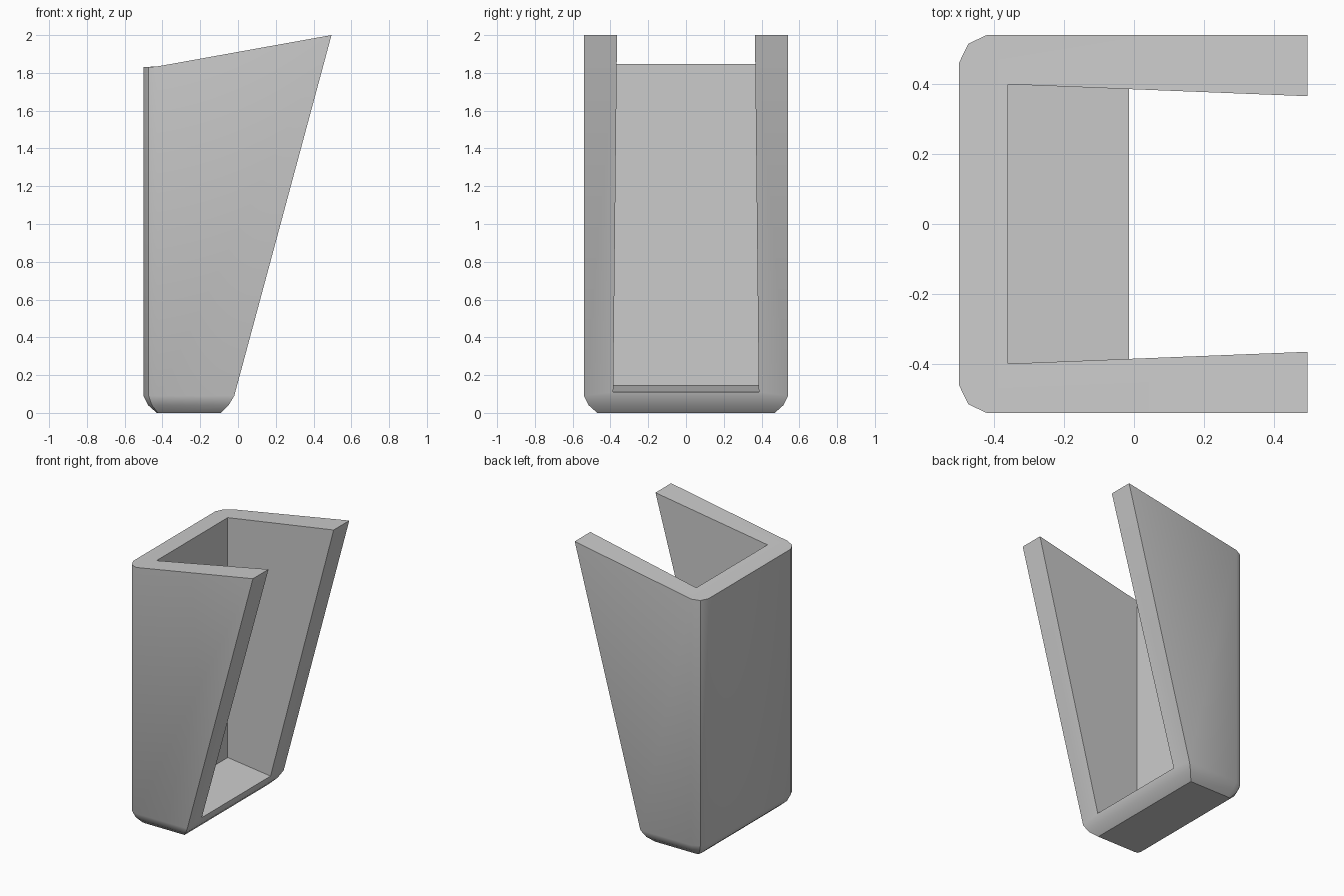
import bpy, bmesh, math

cube = bpy.data.objects.get("Cube")
if cube:
    bpy.data.objects.remove(cube, do_unlink=True)

grey = bpy.data.materials.new("light grey")
grey.use_nodes = True
colour = (0.6, 0.6, 0.6, 1)
grey.diffuse_color = colour
grey.node_tree.nodes["Principled BSDF"].inputs["Base Color"].default_value = colour


def loft(name, rings, top_split=0):
    """Skin closed rings; top_split folds the top cap across its middle."""
    bm = bmesh.new()
    loops = [[bm.verts.new(p) for p in ring] for ring in rings]
    n = len(loops[0])
    for low, high in zip(loops, loops[1:]):
        for i in range(n):
            j = (i + 1) % n
            bm.faces.new((low[i], low[j], high[j], high[i]))
    bm.faces.new(loops[0][::-1])
    top = loops[-1]
    if top_split:
        bm.faces.new(top[top_split:n - top_split])
        bm.faces.new(top[n - top_split - 1:] + top[:top_split + 1])
    else:
        bm.faces.new(top)
    bmesh.ops.recalc_face_normals(bm, faces=bm.faces)
    mesh = bpy.data.meshes.new(name)
    bm.to_mesh(mesh)
    bm.free()
    mesh.materials.append(grey)
    obj = bpy.data.objects.new(name, mesh)
    bpy.context.collection.objects.link(obj)
    return obj


def mirrored(half):
    """Close a half outline across the centre plane."""
    return half + [(x, -y, z) for x, y, z in reversed(half)]


def outline(inset, front, z):
    """Holder cross-section with chamfered back corners."""
    b, s = -0.5 + inset, 0.54 - inset
    half = [(front, s), (-0.42 + inset * 0.3, s),
            (-0.473 + inset * 0.7, 0.515 - inset * 0.7), (b, 0.46 - inset * 0.3)]
    return mirrored([(x, y, z(x) if callable(z) else z) for x, y in half])


def rim(x):
    return 1.83 + max(0, x + 0.45) * 0.18


# Outer holder: chamfered foot, upright back, sloping front and rim
holder = loft("holder", [outline(0.07, -0.09, 0), outline(0.025, -0.05, 0.04),
                         outline(0, -0.02, 0.09), outline(0, 0.495, rim)], 1)

# Cavity: walls thickening toward the open front, gently sloping floor
def cavity_ring(back_z, front_z):
    return mirrored([(0.8, 0.353, front_z), (-0.36, 0.399, back_z)])


cutter = loft("cavity_cutter", [cavity_ring(0.145, 0.03), cavity_ring(2.3, 2.3)])
cutter.hide_render = True

cut = holder.modifiers.new("cavity", 'BOOLEAN')
cut.operation, cut.solver, cut.object = 'DIFFERENCE', 'EXACT', cutter
bpy.ops.object.select_all(action='DESELECT')
holder.select_set(True)
bpy.context.view_layer.objects.active = holder
bpy.ops.object.modifier_apply(modifier=cut.name)
bpy.data.objects.remove(cutter, do_unlink=True)
bpy.ops.object.shade_smooth_by_angle(angle=math.radians(30))
